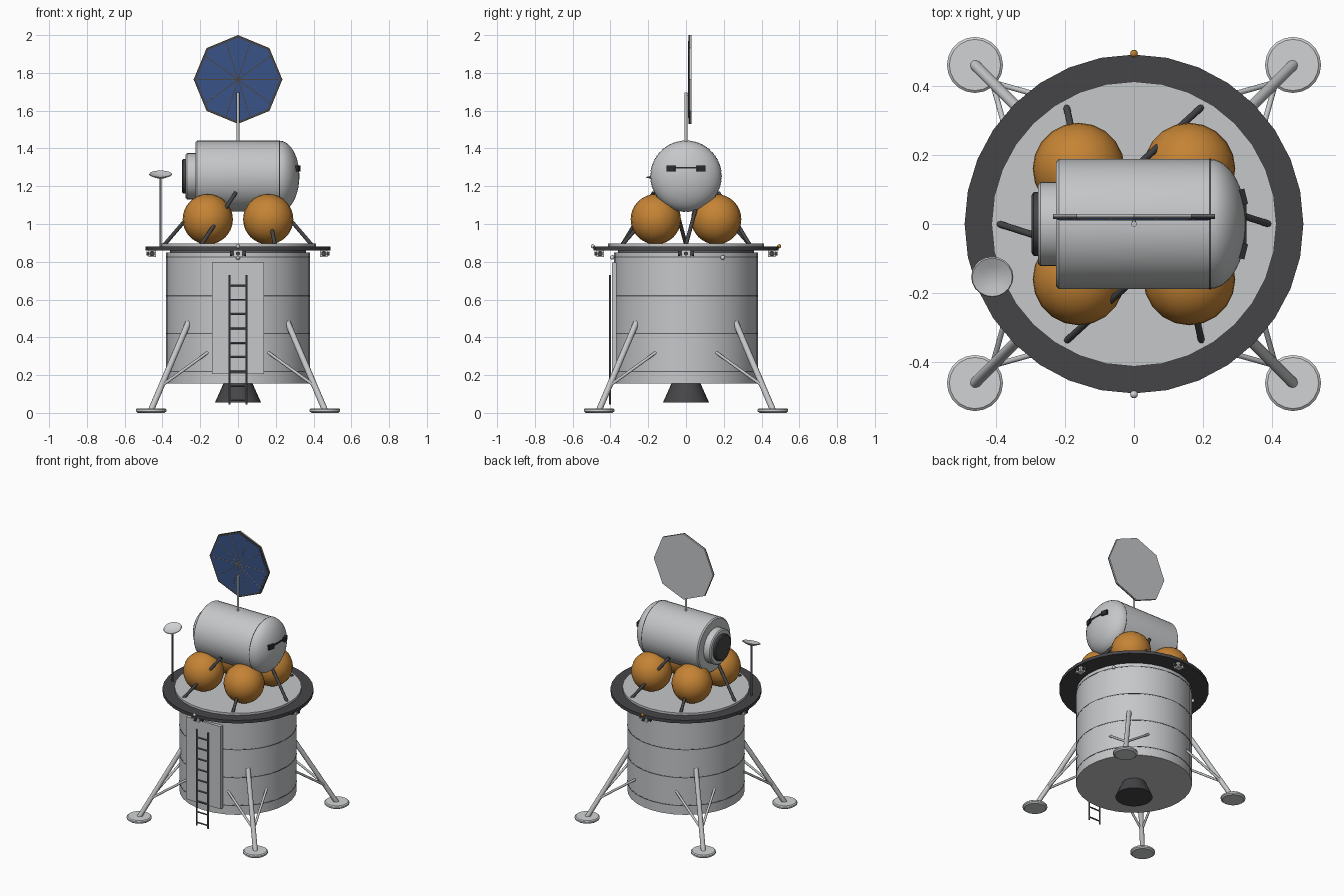
import bpy, bmesh, math
from mathutils import Vector, Matrix

if "Cube" in bpy.data.objects:
    bpy.data.objects.remove(bpy.data.objects["Cube"])


def material(name, *rgb):
    m = bpy.data.materials.new(name)
    m.use_nodes = True
    m.diffuse_color = (*rgb, 1)
    m.node_tree.nodes["Principled BSDF"].inputs["Base Color"].default_value = (*rgb, 1)
    return m


HULL = material("hull grey", .56, .57, .58)
PALE = material("pale grey", .64, .65, .66)
DARK = material("dark grey", .06, .06, .065)
BLACK = material("near black", .025, .025, .03)
STEEL = material("steel grey", .13, .13, .14)
ORANGE = material("orange foil", .56, .23, .035)
BLUE = material("solar blue", .04, .085, .24)
TAN = material("tan rib", .3, .25, .18)


def finish(bm, name, mat, smooth=True):
    bmesh.ops.recalc_face_normals(bm, faces=bm.faces)
    me = bpy.data.meshes.new(name)
    bm.to_mesh(me)
    bm.free()
    ob = bpy.data.objects.new(name, me)
    bpy.context.collection.objects.link(ob)
    me.materials.append(mat)
    if smooth:
        bpy.ops.object.select_all(action='DESELECT')
        bpy.context.view_layer.objects.active = ob
        ob.select_set(True)
        bpy.ops.object.shade_smooth_by_angle(angle=math.radians(35))
    return ob


def rod(name, a, b, r, mat, r2=None, sides=12):
    """Cylinder or cone frustum running from a to b."""
    a, b = Vector(a), Vector(b)
    d = b - a
    bm = bmesh.new()
    bmesh.ops.create_cone(bm, cap_ends=True, segments=sides, radius1=r,
                          radius2=r if r2 is None else r2, depth=d.length)
    turn = Vector((0, 0, 1)).rotation_difference(d).to_matrix().to_4x4()
    bm.transform(Matrix.Translation((a + b) / 2) @ turn)
    return finish(bm, name, mat)


def box(name, at, size, mat, turn=0):
    bm = bmesh.new()
    bmesh.ops.create_cube(bm, size=1)
    bm.transform(Matrix.Translation(at) @ Matrix.Rotation(turn, 4, 'Z') @ Matrix.Diagonal((*size, 1)))
    return finish(bm, name, mat, False)


def ball(name, at, r, mat, u=20, v=16):
    bm = bmesh.new()
    bmesh.ops.create_uvsphere(bm, u_segments=u, v_segments=v, radius=r)
    bm.transform(Matrix.Translation(at))
    return finish(bm, name, mat)


def lathe(name, profile, mat, place=Matrix(), sides=32):
    """Spin a (radius, height) profile about z, then place it."""
    bm = bmesh.new()
    vs = [bm.verts.new((r, 0, z)) for r, z in profile]
    es = [bm.edges.new(p) for p in zip(vs, vs[1:])]
    bmesh.ops.spin(bm, geom=vs + es, cent=(0, 0, 0), axis=(0, 0, 1),
                   angle=math.tau, steps=sides, use_duplicate=False)
    bmesh.ops.remove_doubles(bm, verts=bm.verts, dist=1e-5)
    bm.transform(place)
    return finish(bm, name, mat)


def polar(r, deg, z=0):
    a = math.radians(deg)
    return Vector((r * math.cos(a), r * math.sin(a), z))


# Descent stage body with seams, and engine bell
rod("descent_body", (0, 0, .155), (0, 0, .85), .38, HULL, sides=32)
for z in (.22, .42, .62, .825):
    rod("body_seam", (0, 0, z - .003), (0, 0, z + .003), .3815, STEEL, sides=32)
rod("engine_bell", (0, 0, .055), (0, 0, .16), .122, DARK, .075, 24)

# Deck and its dark rim
rod("deck_rim", (0, 0, .86), (0, 0, .882), .49, DARK, sides=32)
rod("deck_neck", (0, 0, .84), (0, 0, .87), .36, STEEL, sides=32)
rod("deck_plate", (0, 0, .87), (0, 0, .897), .412, HULL, sides=32)

# Landing legs
for sx in (-1, 1):
    for sy in (-1, 1):
        def at(x, y, z):
            return (sx * x, sy * y, z)
        lathe("foot_pad", [(0, 0), (.07, 0), (.081, .008), (.081, .018), (.074, .024), (0, .024)],
              PALE, Matrix.Translation(at(.46, .46, 0)), 20)
        rod("main_strut", at(.46, .46, .015), at(.262, .262, .48), .016, HULL)
        for x, y in ((.16, .34), (.34, .16)):
            rod("side_strut", at(.41, .41, .14), at(x, y, .32), .008, HULL)

# Front panel and ladder
box("front_panel", (0, -.38, .5), (.275, .025, .59), HULL)
for x in (-.045, .045):
    rod("ladder_rail", (x, -.402, .045), (x, -.402, .73), .006, STEEL, sides=8)
for i in range(9):
    z = .675 - i * .076
    rod("ladder_rung", (-.045, -.402, z), (.045, -.402, z), .005, STEEL, sides=8)

# Thruster clusters under the rim
for deg in (0, 90, 180, 270):
    c = polar(.455, deg, .843)
    t = polar(1, deg + 90)
    box("thruster_block", c, (.04, .045, .035), PALE, math.radians(deg))
    for s in (-1, 1):
        rod("thruster_nozzle", c + t * s * .02, c + t * s * .042, .008, DARK, .014)
    rod("thruster_nozzle", c, c + polar(.03, deg), .007, DARK, .011)

# Marker lights
ball("front_light", (0, -.493, .882), .011, PALE, 12, 8)
ball("back_light", (0, .493, .882), .011, ORANGE, 12, 8)
for deg in (30, 150, 270):
    ball("body_light", polar(.39, deg, .823), .012, PALE, 12, 8)

# Propellant tanks
for x in (-.16, .16):
    for y in (-.16, .16):
        ball("propellant_tank", (x, y, 1.025), .133, ORANGE)

# Cabin support struts
for deg in range(0, 360, 60):
    spin = Matrix.Rotation(math.radians(deg), 3, 'Z')
    rod("cabin_strut", spin @ Vector((.39, 0, .89)), spin @ Vector((.155, .075, 1.165)), .01, DARK)

# Cabin, lying along x with a domed end
lie = Matrix.Translation((0, 0, 1.253)) @ Matrix.Rotation(math.pi / 2, 4, 'Y')
dome = [(.188 * math.cos(a), .22 + .105 * math.sin(a)) for a in (i * math.pi / 20 for i in range(10))]
lathe("cabin", [(0, -.225), (.18, -.225), (.188, -.217)] + dome + [(0, .325)], HULL, lie, 40)
lathe("cabin_seam", [(.1885, .217), (.1895, .22), (.1885, .223)], STEEL, lie, 40)
lathe("docking_collar", [(0, -.277), (.115, -.277), (.122, -.27), (.122, -.22), (0, -.22)], HULL, lie)
lathe("hatch", [(0, -.296), (.084, -.296), (.092, -.29), (.092, -.27), (0, -.27)], DARK, lie)

# Windows in the dome
for s in (-1, 1):
    box("window", (.305, s * .076, 1.294), (.04, .045, .032), BLACK, s * math.radians(14))
box("window_bar", (.31, 0, 1.298), (.03, .125, .01), BLACK)

# Solar panel on its mast
rod("panel_mast", (0, 0, 1.42), (0, 0, 1.695), .008, HULL)
hub = Vector((0, 0, 1.765))


def octagon(name, y0, y1, r, mat):
    return rod(name, hub + Vector((0, y0, 0)), hub + Vector((0, y1, 0)), r, mat, sides=8)


octagon("panel_back", .029, .022, .235, HULL)
octagon("panel_frame", .022, .014, .235, DARK)
octagon("panel_cells", .014, .012, .222, BLUE)
rod("panel_bracket", (0, 0, 1.685), (0, .016, 1.685), .006, HULL)
for i in range(10):
    a = i * math.tau / 10
    tip = Vector((math.cos(a), 0, math.sin(a))) * .215
    rod("panel_rib", hub + Vector((0, .012, 0)), hub + tip + Vector((0, .012, 0)), .0025, TAN, sides=6)

# Dish antenna, tilted forward
rod("antenna_mast", (-.41, -.153, .88), (-.41, -.153, 1.252), .006, STEEL)
tilt = Matrix.Translation((-.41, -.153, 1.262)) @ Matrix.Rotation(math.radians(17), 4, 'X')
lathe("antenna_dish", [(0, -.02), (.03, -.014), (.061, 0), (.058, .004), (.03, -.004), (0, -.008)],
      PALE, tilt, 20)
